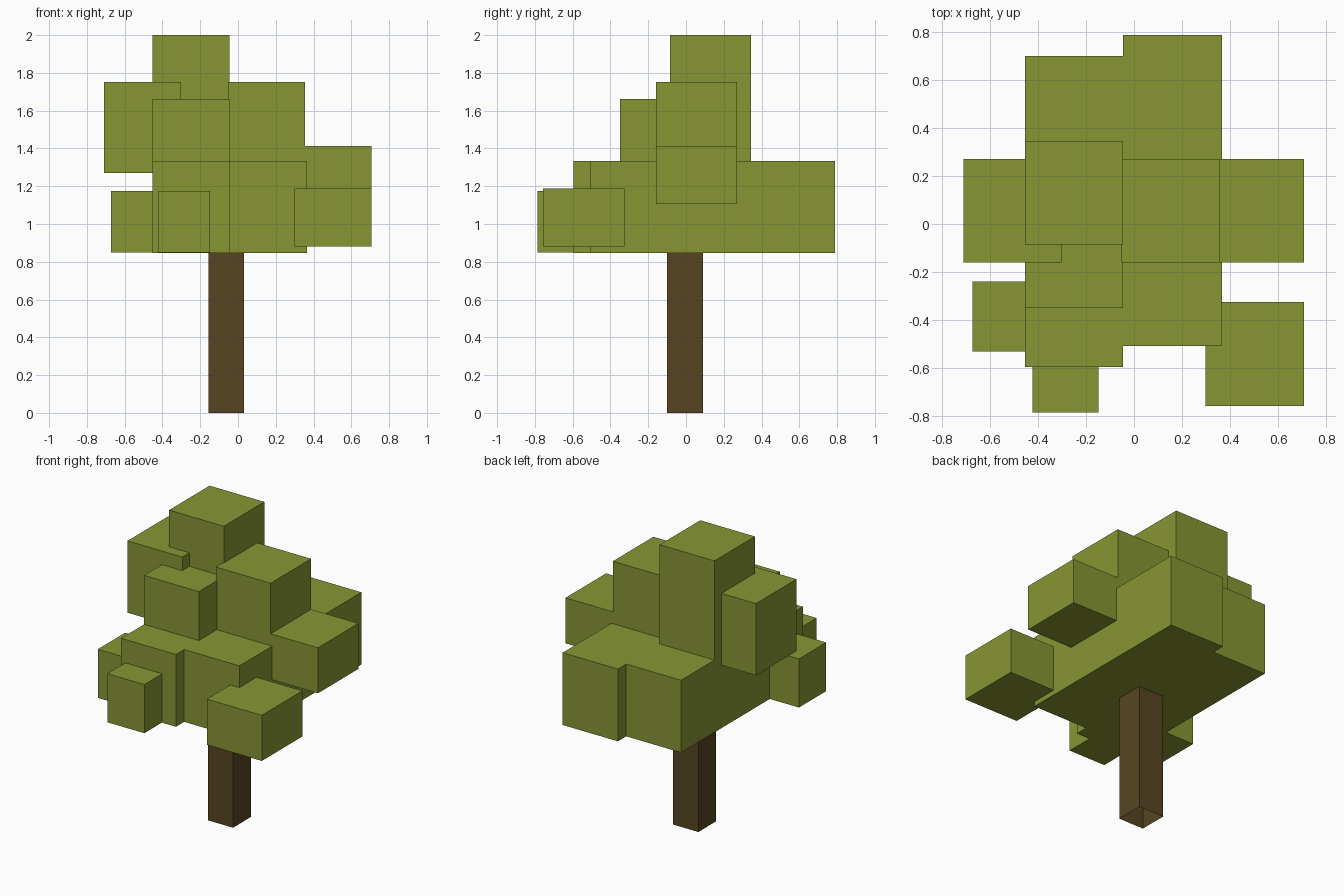
import bpy, bmesh

if "Cube" in bpy.data.objects:
    bpy.data.objects.remove(bpy.data.objects["Cube"])


def material(name, rgb):
    m = bpy.data.materials.new(name)
    m.diffuse_color = (*rgb, 1)
    m.use_nodes = True
    m.node_tree.nodes["Principled BSDF"].inputs["Base Color"].default_value = m.diffuse_color
    return m


leaf = material("leaf green", (0.242, 0.305, 0.033))
bark = material("bark brown", (0.095, 0.060, 0.016))


def box(name, x, y, z, mat, open_bottom=False):
    """Axis-aligned box from (min, max) ranges."""
    bm = bmesh.new()
    bmesh.ops.create_cube(bm, size=1)
    for v in bm.verts:
        v.co = [r[0] if c < 0 else r[1] for c, r in zip(v.co, (x, y, z))]
    bm.normal_update()
    if open_bottom:
        low = [f for f in bm.faces if f.normal.z < -0.9]
        bmesh.ops.delete(bm, geom=low, context='FACES_ONLY')
    me = bpy.data.meshes.new(name)
    bm.to_mesh(me)
    bm.free()
    me.materials.append(mat)
    ob = bpy.data.objects.new(name, me)
    bpy.context.collection.objects.link(ob)
    return ob


# Trunk, open underneath
box("trunk", (-0.155, 0.033), (-0.10, 0.09), (0, 0.86), bark, True)

# Large canopy base blocks
box("canopy_base_left", (-0.453, -0.045), (-0.595, 0.70), (0.847, 1.333), leaf)
box("canopy_base_right", (-0.045, 0.366), (-0.508, 0.788), (0.847, 1.333), leaf)

# Upper leaf blocks
box("leaf_block_top", (-0.453, -0.046), (-0.085, 0.345), (1.27, 2.0), leaf)
box("leaf_block_upper_left", (-0.71, -0.302), (-0.16, 0.27), (1.27, 1.753), leaf)
box("leaf_block_upper_right", (-0.053, 0.355), (-0.16, 0.27), (1.27, 1.753), leaf)
box("leaf_block_upper_front", (-0.453, -0.046), (-0.35, 0.08), (1.27, 1.662), leaf)

# Side and lower leaf blocks
box("leaf_block_right", (0.30, 0.707), (-0.16, 0.27), (1.107, 1.413), leaf)
box("leaf_block_front_right", (0.298, 0.707), (-0.757, -0.325), (0.88, 1.187), leaf)
box("leaf_block_left", (-0.672, -0.40), (-0.53, -0.24), (0.849, 1.176), leaf)
box("leaf_block_front", (-0.422, -0.147), (-0.785, -0.49), (0.849, 1.176), leaf)
